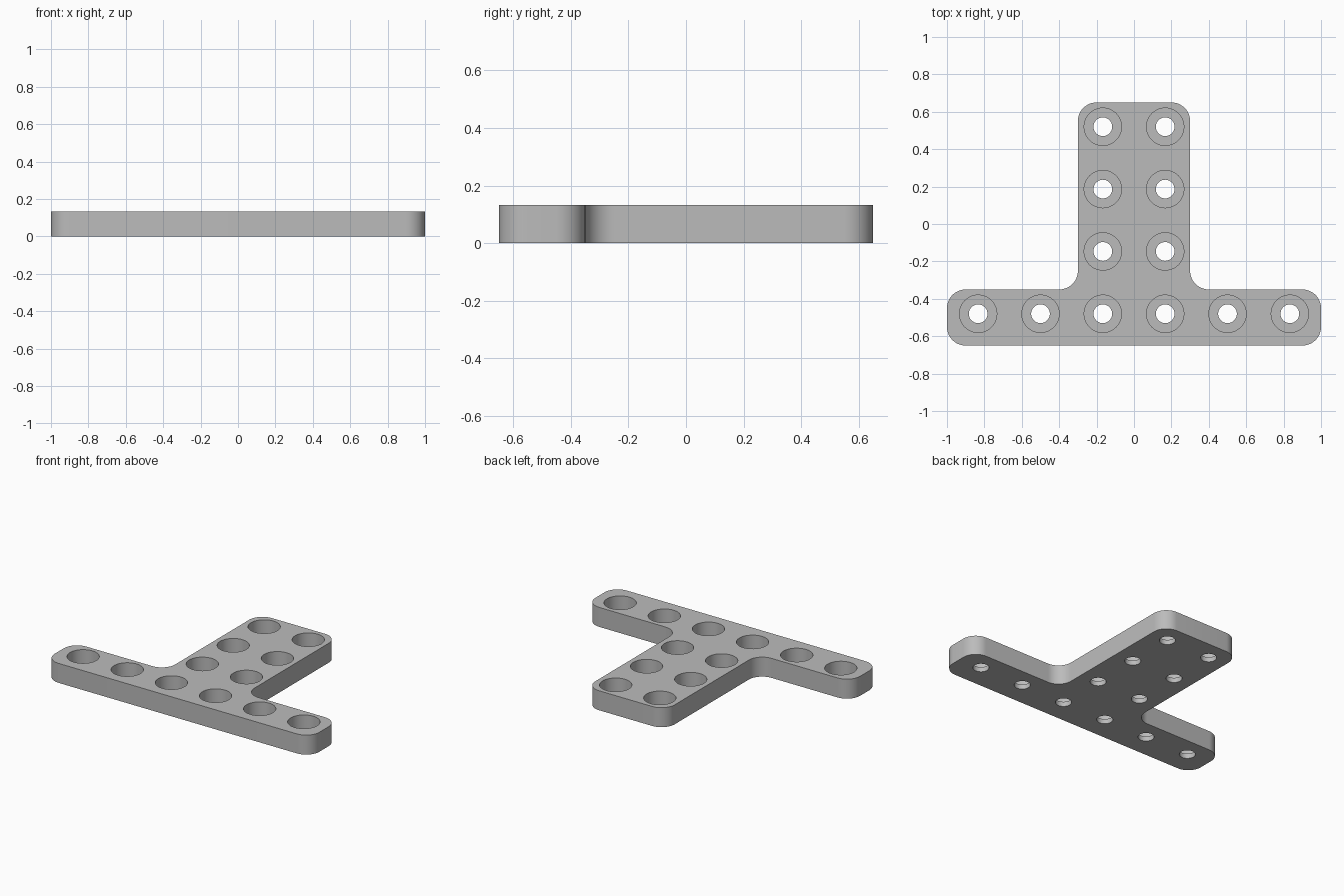
import bpy, bmesh, math
from mathutils import Matrix

THICK, FLOOR = 0.133, 0.033
PITCH = 1 / 3
BORE_R, HOLE_R, CORNER_R = 0.1, 0.05, 0.1

cube = bpy.data.objects.get("Cube")
if cube:
    bpy.data.objects.remove(cube, do_unlink=True)

grey = bpy.data.materials.new("mid_grey")
grey.use_nodes = True
colour = (0.5, 0.5, 0.5, 1)
grey.diffuse_color = colour
grey.node_tree.nodes["Principled BSDF"].inputs["Base Color"].default_value = colour


def make_object(name, bm):
    bmesh.ops.recalc_face_normals(bm, faces=bm.faces)
    mesh = bpy.data.meshes.new(name)
    bm.to_mesh(mesh)
    bm.free()
    mesh.materials.append(grey)
    obj = bpy.data.objects.new(name, mesh)
    bpy.context.collection.objects.link(obj)
    return obj


# T-shaped plate: mirrored outline, rounded corners, extruded upwards
half = [(1, -0.65), (1, -0.35), (0.3, -0.35), (0.3, 0.65)]
outline = half + [(-x, y) for x, y in reversed(half)]
bm = bmesh.new()
bm.faces.new([bm.verts.new((x, y, 0)) for x, y in outline])
bmesh.ops.bevel(bm, geom=bm.verts[:], offset=CORNER_R, segments=12,
                profile=0.5, affect='VERTICES')
ext = bmesh.ops.extrude_face_region(bm, geom=bm.faces[:])
top = [v for v in ext["geom"] if isinstance(v, bmesh.types.BMVert)]
bmesh.ops.translate(bm, verts=top, vec=(0, 0, THICK))
plate = make_object("plate", bm)

# Counterbored hole positions: a row of six and three pairs up the stem
spots = [((i - 2.5) * PITCH, -0.48) for i in range(6)]
spots += [(side * PITCH / 2, -0.48 + row * PITCH)
          for row in (1, 2, 3) for side in (-1, 1)]

# Stepped cutters, each a revolved profile
profile = [(0, -0.1), (HOLE_R, -0.1), (HOLE_R, FLOOR),
           (BORE_R, FLOOR), (BORE_R, 0.3), (0, 0.3)]
bm = bmesh.new()
for x, y in spots:
    verts = [bm.verts.new((x + r, y, z)) for r, z in profile]
    edges = [bm.edges.new(pair) for pair in zip(verts, verts[1:])]
    bmesh.ops.spin(bm, geom=verts + edges, cent=(x, y, 0), axis=(0, 0, 1),
                   angle=math.tau, steps=48, use_duplicate=False)
bmesh.ops.remove_doubles(bm, verts=bm.verts[:], dist=0.0001)
cutter = make_object("hole_cutter", bm)
cutter.hide_render = True

# Cut the holes and smooth the curved walls
mod = plate.modifiers.new("holes", 'BOOLEAN')
mod.operation = 'DIFFERENCE'
mod.solver = 'EXACT'
mod.object = cutter
bpy.ops.object.select_all(action='DESELECT')
plate.select_set(True)
bpy.context.view_layer.objects.active = plate
bpy.ops.object.modifier_apply(modifier=mod.name)
bpy.data.objects.remove(cutter, do_unlink=True)
bpy.ops.object.shade_smooth_by_angle(angle=math.radians(30))
